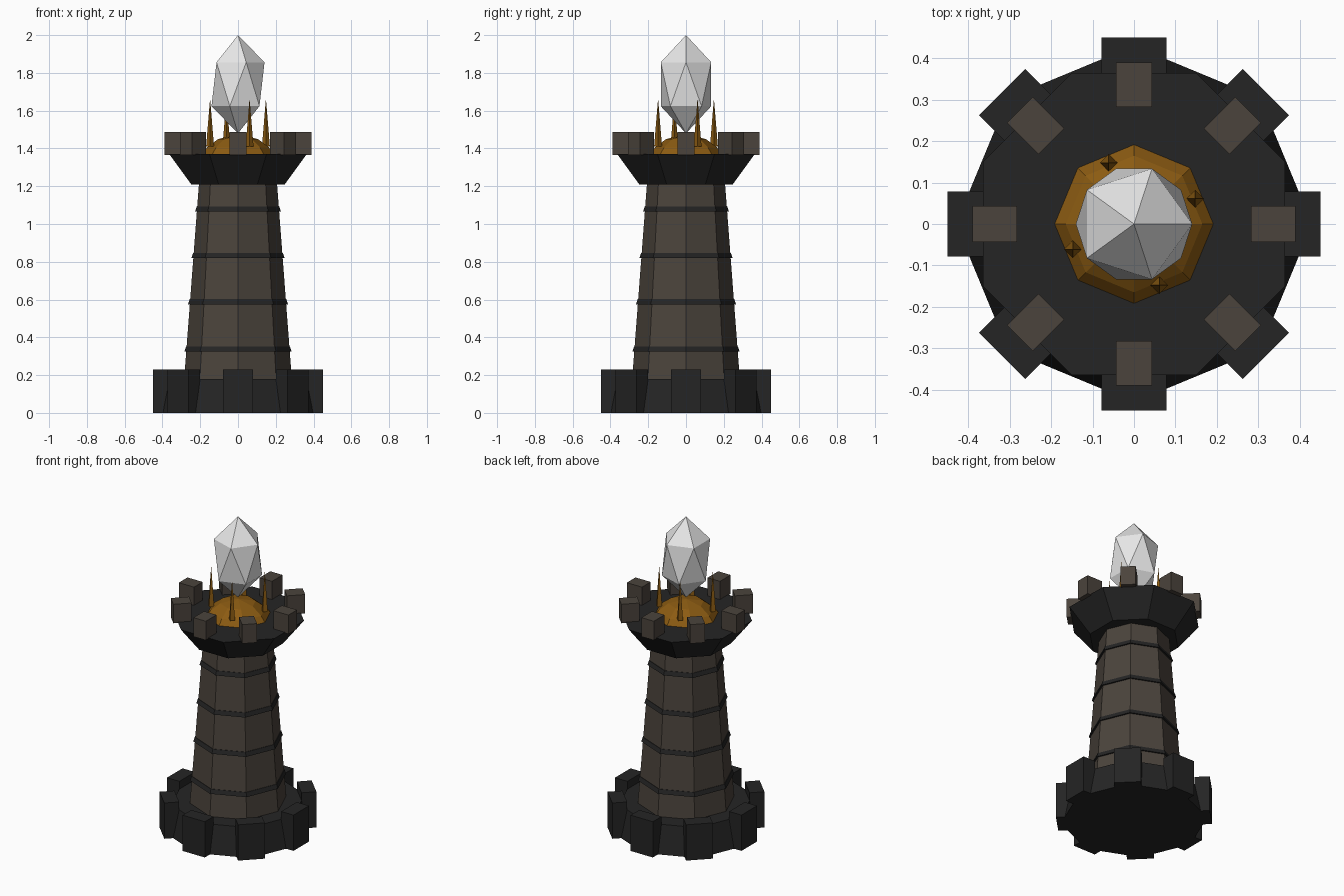
import bpy, bmesh, math
from mathutils import Matrix, Vector

if "Cube" in bpy.data.objects:
    bpy.data.objects.remove(bpy.data.objects["Cube"])


def mat(name, r, g, b):
    m = bpy.data.materials.new(name)
    m.diffuse_color = (r, g, b, 1)
    m.use_nodes = True
    m.node_tree.nodes["Principled BSDF"].inputs["Base Color"].default_value = m.diffuse_color
    return m


STONE = mat("warm_stone", 0.070, 0.057, 0.045)
DARK = mat("dark_stone", 0.018, 0.018, 0.018)
GOLD = mat("old_gold", 0.26, 0.105, 0.006)
CRYSTAL = mat("pale_crystal", 0.80, 0.80, 0.80)


def finish(name, bm, material):
    bmesh.ops.recalc_face_normals(bm, faces=bm.faces)
    me = bpy.data.meshes.new(name)
    bm.to_mesh(me)
    bm.free()
    me.materials.append(material)
    ob = bpy.data.objects.new(name, me)
    bpy.context.collection.objects.link(ob)
    return ob


def lathe(name, profile, material, sides=8, turn=0.0, at=(0, 0)):
    """Stack polygon rings (radius, z); radius 0 makes a point."""
    bm = bmesh.new()
    rings = []
    for r, z in profile:
        n = sides if r > 0 else 1
        rings.append([bm.verts.new((at[0] + r * math.cos(turn + math.tau * i / sides),
                                    at[1] + r * math.sin(turn + math.tau * i / sides), z))
                      for i in range(n)])
    for a, b in zip(rings, rings[1:]):
        for i in range(sides):
            j = (i + 1) % sides
            bm.faces.new([a[i], a[j], b[0]] if len(b) == 1 else [a[i], a[j], b[j], b[i]])
    for ring in (rings[0], rings[-1]):
        if len(ring) > 1:
            bm.faces.new(ring)
    return finish(name, bm, material)


def block_ring(name, r_in, r_out, width, z0, z1, material):
    """Eight boxes set around the tower."""
    for i in range(8):
        bm = bmesh.new()
        bmesh.ops.create_cube(bm, size=1)
        bmesh.ops.scale(bm, vec=Vector((r_out - r_in, width, z1 - z0)), verts=bm.verts)
        bmesh.ops.translate(bm, vec=Vector(((r_in + r_out) / 2, 0, (z0 + z1) / 2)), verts=bm.verts)
        bmesh.ops.transform(bm, matrix=Matrix.Rotation(i * math.pi / 4, 4, 'Z'), verts=bm.verts)
        finish(f"{name}_{i + 1}", bm, material)


HALF = math.pi / 8


def shaft_radius(z):
    return 0.285 - 0.078 * (z - 0.18) / 1.03


# Base with buttress blocks
lathe("base", [(0.43, 0), (0.395, 0.18)], DARK)
block_ring("buttress", 0.362, 0.45, 0.158, 0, 0.23, DARK)

# Tapered shaft and its thin bands
lathe("shaft", [(shaft_radius(0.17), 0.17), (shaft_radius(1.22), 1.22)], STONE)
for k, z in enumerate((0.325, 0.575, 0.82, 1.065)):
    r = shaft_radius(z)
    lathe(f"band_{k + 1}", [(r + 0.010, z), (r + 0.001, z + 0.027)], DARK)

# Flared crown with merlons
lathe("crown", [(0.268, 1.21), (0.394, 1.37)], DARK, turn=HALF)
block_ring("merlon", 0.282, 0.39, 0.088, 1.365, 1.487, STONE)

# Gold mount with four prongs
lathe("crystal_mount", [(0.193, 1.368), (0.165, 1.405), (0.105, 1.45), (0, 1.472)], GOLD)
for k in range(4):
    a = HALF + k * math.pi / 2
    lathe(f"prong_{k + 1}", [(0.021, 1.41), (0, 1.665)], GOLD, sides=4,
          at=(0.16 * math.cos(a), 0.16 * math.sin(a)))

# Floating crystal: stretched icosahedron
bm = bmesh.new()
bmesh.ops.create_icosphere(bm, subdivisions=1, radius=1)
bmesh.ops.scale(bm, vec=Vector((0.157, 0.157, 0.26)), verts=bm.verts)
bmesh.ops.translate(bm, vec=Vector((0, 0, 1.74)), verts=bm.verts)
finish("crystal", bm, CRYSTAL)
